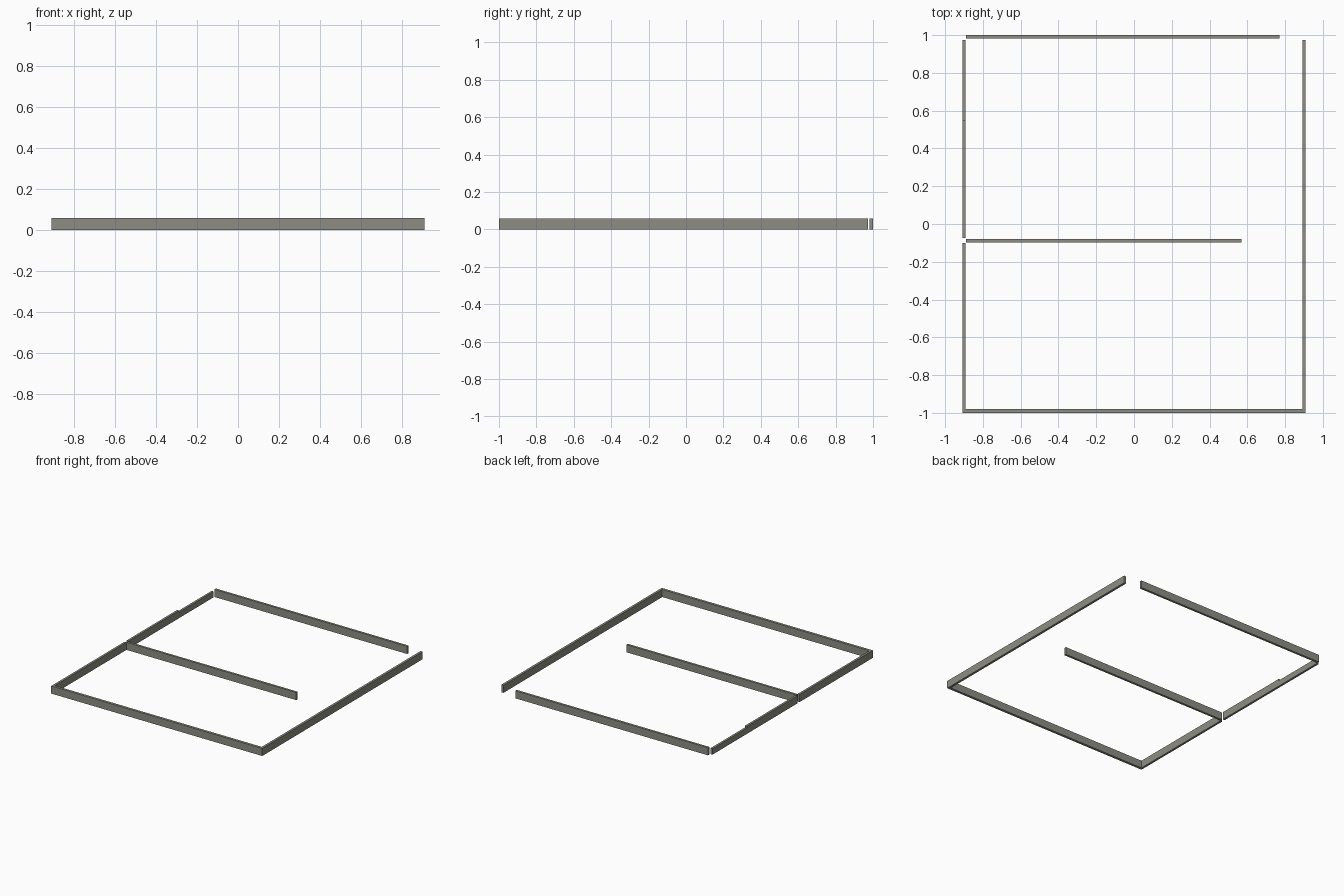
import bpy

if "Cube" in bpy.data.objects:
    bpy.data.objects.remove(bpy.data.objects["Cube"])

mat = bpy.data.materials.new("dark_grey")
mat.diffuse_color = (0.27, 0.27, 0.23, 1)
mat.use_nodes = True
mat.node_tree.nodes["Principled BSDF"].inputs["Base Color"].default_value = mat.diffuse_color


def wall(name, x0, x1, y0, y1, h=0.059):
    """Straight box wall standing on the ground."""
    bpy.ops.mesh.primitive_cube_add(size=1, location=((x0 + x1) / 2, (y0 + y1) / 2, h / 2))
    o = bpy.context.object
    o.name = name
    o.scale = (x1 - x0, y1 - y0, h)
    bpy.ops.object.transform_apply(location=False, rotation=False, scale=True)
    o.data.materials.append(mat)
    return o


# outer walls
wall("front_wall", -0.909, 0.909, -1.0, -0.98)
wall("right_wall", 0.891, 0.909, -0.98, 0.973)
wall("back_wall", -0.89, 0.77, 0.982, 1.0)
wall("left_front_wall", -0.909, -0.892, -0.98, -0.10)
# left rear wall: full height part and lower part
wall("left_rear_wall", -0.909, -0.892, -0.073, 0.55)
wall("left_rear_low_wall", -0.909, -0.892, 0.55, 0.973, 0.046)
# inner divider
wall("divider_wall", -0.89, 0.57, -0.098, -0.08)
